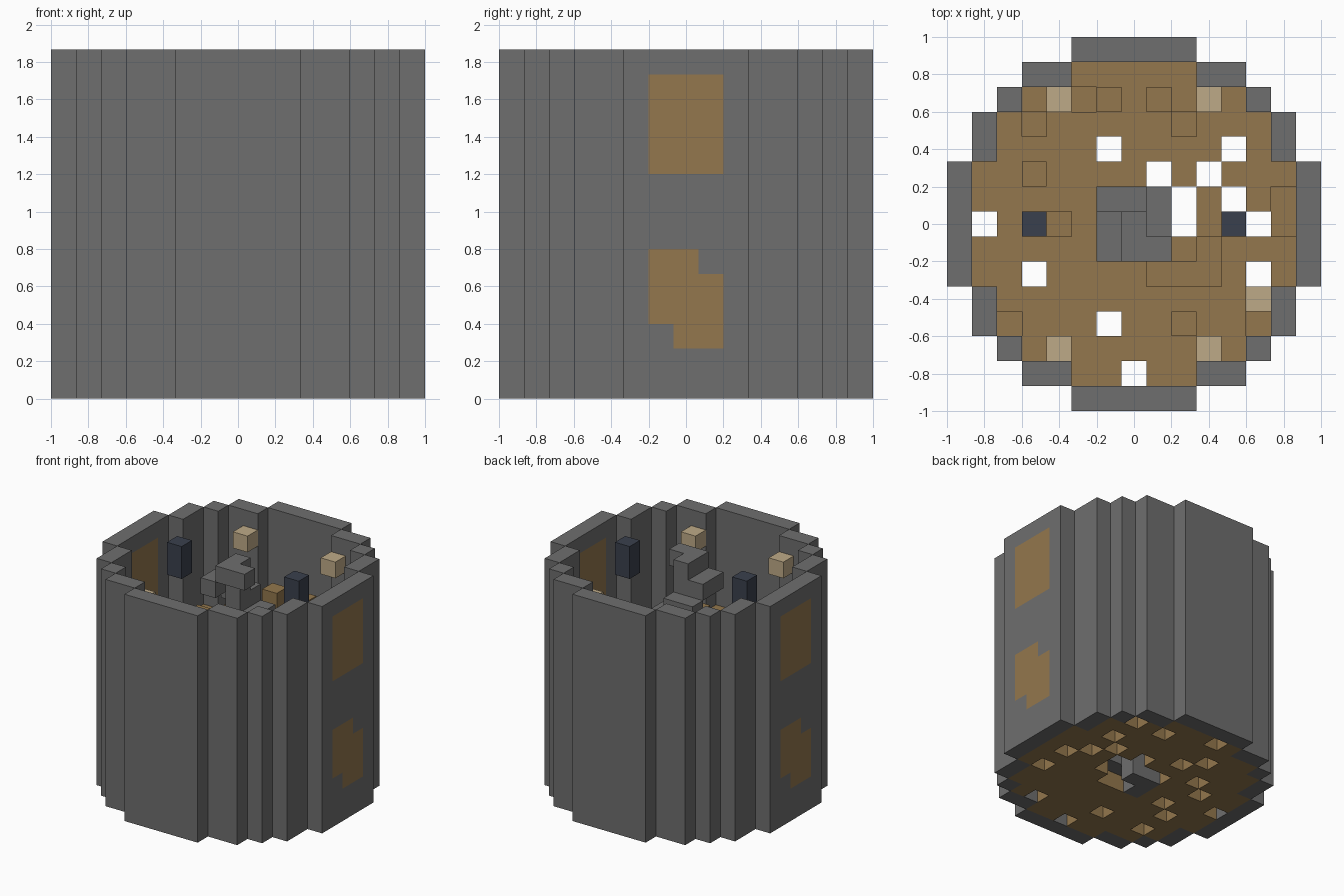
import bpy
import bmesh
from mathutils import Vector

default = bpy.data.objects.get("Cube")
if default:
    bpy.data.objects.remove(default, do_unlink=True)

CELL = 2 / 15
STOREY = 7
HEIGHT = 2 * STOREY


def material(name, colour):
    mat = bpy.data.materials.new(name)
    mat.use_nodes = True
    mat.diffuse_color = (*colour, 1)
    mat.node_tree.nodes["Principled BSDF"].inputs["Base Color"].default_value = (*colour, 1)
    return mat


stone = material("grey stone", (0.156, 0.156, 0.156))
wood = material("brown wood", (0.292, 0.185, 0.074))
glow = material("pale tan", (0.515, 0.402, 0.242))
iron = material("dark iron", (0.042, 0.051, 0.074))

AXES = [Vector(a) for a in ((1, 0, 0), (0, 1, 0), (0, 0, 1))]


def block_part(name, cells, mats, index=lambda c: 0):
    """Skin a set of grid cells, keeping only the exposed faces."""
    cells = set(cells)
    bm = bmesh.new()
    for c in cells:
        for a in range(3):
            for sign in (-1, 1):
                n = AXES[a] * sign
                if tuple(int(v) for v in Vector(c) + n) in cells:
                    continue
                u, v = AXES[(a + 1) % 3], AXES[(a + 2) % 3] * sign
                mid = Vector(c) + Vector((0, 0, 0.5)) + n / 2
                ring = [mid + (u * s + v * t) / 2 for s, t in ((-1, -1), (1, -1), (1, 1), (-1, 1))]
                face = bm.faces.new([bm.verts.new(p * CELL) for p in ring])
                face.material_index = index(c)
    bmesh.ops.remove_doubles(bm, verts=bm.verts, dist=0.001)
    bmesh.ops.dissolve_limit(bm, angle_limit=0.01, verts=bm.verts, edges=bm.edges,
                             delimit={'MATERIAL', 'NORMAL'})
    mesh = bpy.data.meshes.new(name)
    bm.to_mesh(mesh)
    bm.free()
    for m in mats:
        mesh.materials.append(m)
    obj = bpy.data.objects.new(name, mesh)
    bpy.context.collection.objects.link(obj)
    return obj


# Half-widths of the round plan by distance from the middle row
OUTER = [7, 7, 7, 6, 6, 5, 4, 2]
INNER = [6, 6, 6, 5, 5, 4, 2, -1]
span = range(-7, 8)
room = [(x, y) for x in span for y in span if abs(x) <= INNER[abs(y)]]
ring = [(x, y) for x in span for y in span if INNER[abs(y)] < abs(x) <= OUTER[abs(y)]]


# Round wall with wooden panels in both sides, lower ones with broken corners
def is_panel(c):
    x, y, z = c
    if abs(x) != 7 or abs(y) > 1 or z % STOREY not in range(2, 6):
        return 0
    side = y if x > 0 else -y
    return int((side, z) not in ((-1, 2), (1, 5)))


block_part("tower_wall", [(x, y, z) for x, y in ring for z in range(HEIGHT)],
           [stone, wood], is_panel)

# Worn floors with missing boards and an open stairwell
shared = {(-1, 3), (4, 3), (1, 2), (3, 2), (2, 1), (2, 0), (4, 1), (5, 0), (5, -2),
          (-6, 0), (-4, -2), (-1, -4), (0, -6)}
lower = {(2, 5), (-1, 6), (4, 5), (-2, 4), (-3, 2), (-4, 1), (-3, -1), (-4, -4), (3, -5)}
upper = {(-4, 4), (2, 4), (-2, 5), (-3, 0), (-5, -4), (5, -4), (5, -3), (1, -2), (2, -2),
         (3, -2), (3, -1), (6, 0), (6, 1)}
for name, gaps, z in (("lower_floor", lower, 0), ("upper_floor", upper, STOREY)):
    block_part(name, [(x, y, z) for x, y in room
                      if max(abs(x), abs(y)) > 1 and (x, y) not in gaps | shared], [wood])

# Wooden furniture on the upper floor
for name, x, y, tall in (("left_crate", 1, 5, 2), ("right_crate", -1, 5, 2),
                         ("side_stool", -4, 2, 1), ("front_stool", 2, -4, 1)):
    block_part(name, [(x, y, STOREY + 1 + k) for k in range(tall)], [wood])

# Spiral stair: two-cell treads winding round a central post
treads = [[(1, -1), (0, -1)], [(-1, -1), (-1, 0)], [(-1, 1), (0, 1)], [(1, 1), (1, 0)]]
stair = [(0, 0, z) for z in range(HEIGHT)]
for z in range(HEIGHT):
    stair += [(x, y, z) for x, y in treads[(HEIGHT - 1 - z) % 4]]
block_part("spiral_stair", stair, [stone])

# Wall lamps and hanging lanterns, turned a quarter on the lower storey
for level, storey in enumerate(("lower", "upper")):
    base = level * STOREY
    for sx in (-1, 1):
        side = "left" if sx > 0 else "right"
        for sy in (-1, 1):
            x, y = (3, 5) if level else (5, 3)
            end = "back" if sy > 0 else "front"
            block_part(f"{storey}_{end}_{side}_lamp", [(sx * x, sy * y, base + 5)], [glow])
        x, y = (4 * sx, 0) if level else (0, 4 * sx)
        spot = side if level else ("back" if sx > 0 else "front")
        block_part(f"{storey}_{spot}_lantern", [(x, y, base + 5), (x, y, base + 6)], [iron])
